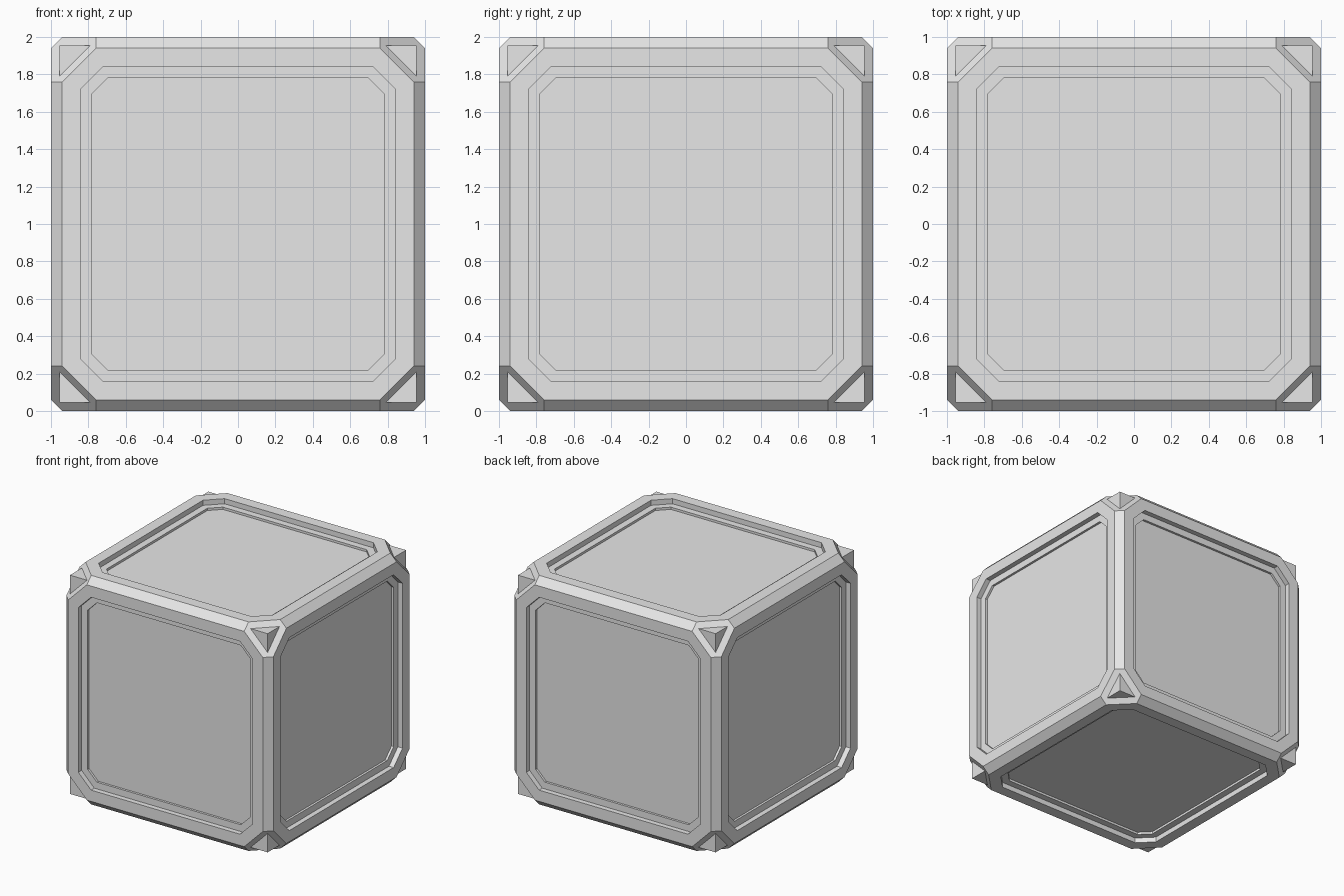
import bpy, bmesh
from itertools import permutations, product
from mathutils import Vector

cube = bpy.data.objects.get("Cube")
if cube:
    bpy.data.objects.remove(cube, do_unlink=True)

CENTRE = Vector((0, 0, 1))
SIGNS = list(product((-1, 1), repeat=3))

grey = bpy.data.materials.new("light_grey")
grey.use_nodes = True
grey.diffuse_color = (0.8, 0.8, 0.8, 1)
grey.node_tree.nodes["Principled BSDF"].inputs["Base Color"].default_value = (0.8, 0.8, 0.8, 1)


def add_hull(bm, points):
    """Add the convex solid around the points."""
    verts = [bm.verts.new(p) for p in points]
    bmesh.ops.convex_hull(bm, input=verts)


def signed(point, sign):
    return CENTRE + Vector([p * s for p, s in zip(point, sign)])


def finish(bm, name):
    bmesh.ops.recalc_face_normals(bm, faces=bm.faces[:])
    mesh = bpy.data.meshes.new(name)
    bm.to_mesh(mesh)
    bm.free()
    mesh.materials.append(grey)
    obj = bpy.data.objects.new(name, mesh)
    bpy.context.collection.objects.link(obj)
    return obj


# Crate body: cube with bevelled edges and cut corners
bm = bmesh.new()
add_hull(bm, [signed(p, s) for p in permutations((1, 0.94, 0.76)) for s in SIGNS])
bmesh.ops.dissolve_limit(bm, angle_limit=0.02, verts=bm.verts[:], edges=bm.edges[:])
bm.normal_update()

# Two stepped recesses in each of the six sides
panels = [f for f in bm.faces if f.calc_area() > 1]
for border, depth in ((0.098, 0.045), (0.059, 0.02)):
    bmesh.ops.inset_individual(bm, faces=panels, thickness=border, use_even_offset=True)
    inward = [(f, f.normal.copy()) for f in panels]
    panels = []
    for face, normal in inward:
        made = bmesh.ops.extrude_face_region(bm, geom=[face])["geom"]
        floor = next(g for g in made if isinstance(g, bmesh.types.BMFace))
        bmesh.ops.translate(bm, verts=floor.verts[:], vec=-normal * depth)
        if face.is_valid:
            bmesh.ops.delete(bm, geom=[face], context='FACES_ONLY')
        panels.append(floor)
    bm.normal_update()
finish(bm, "crate_body")

# Corner studs: three-sided points on the cut corners
bm = bmesh.new()
tip, root = 0.955, 0.78
for s in SIGNS:
    add_hull(bm, [signed(p, s) for p in
                  ((tip, tip, tip), (root, tip, tip), (tip, root, tip), (tip, tip, root))])
finish(bm, "corner_studs")
